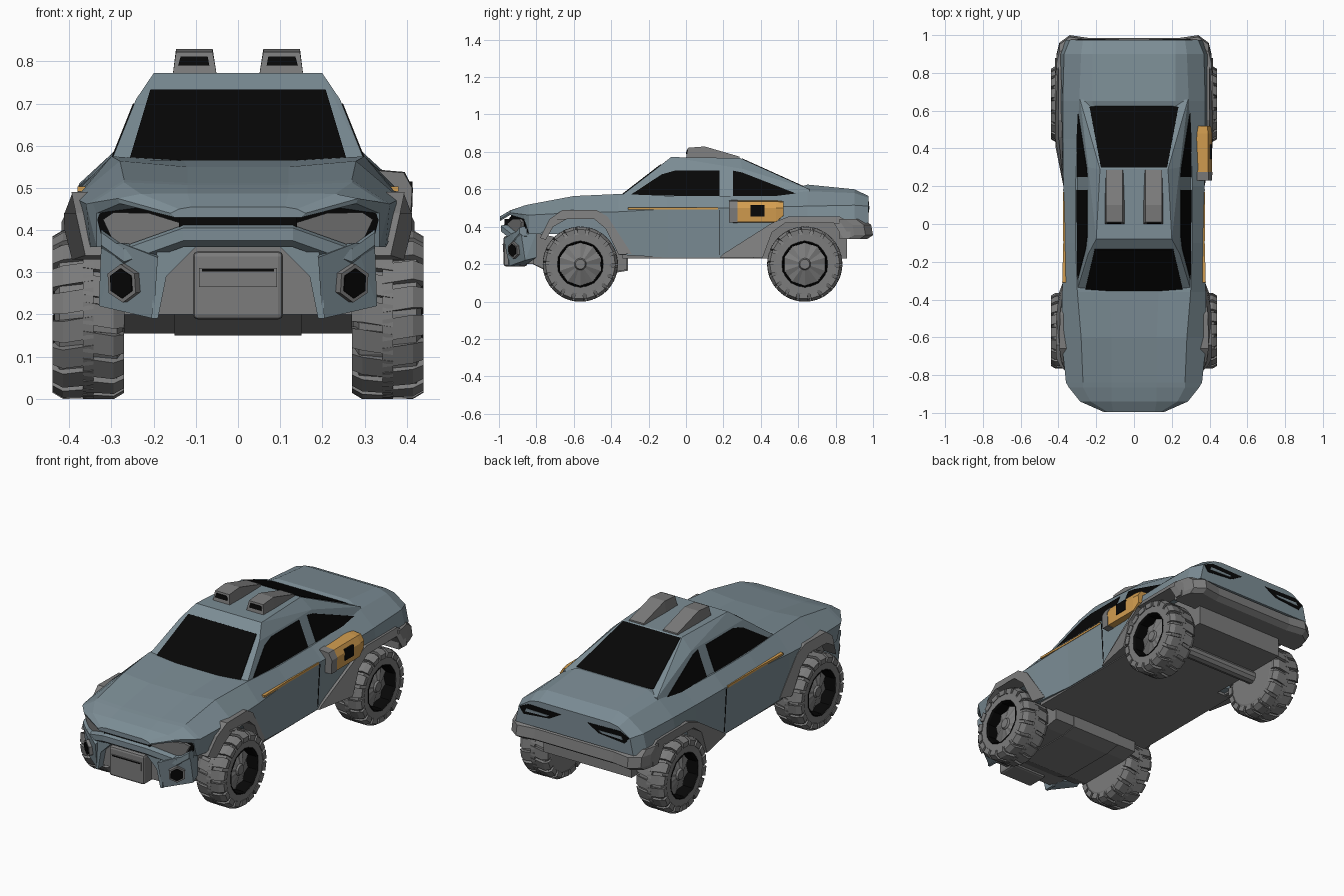
import bpy, bmesh
from math import sin, cos, pi
from mathutils import Vector

if "Cube" in bpy.data.objects:
    bpy.data.objects.remove(bpy.data.objects["Cube"])


def material(name, col):
    m = bpy.data.materials.new(name)
    m.diffuse_color = (*col, 1)
    m.use_nodes = True
    m.node_tree.nodes["Principled BSDF"].inputs["Base Color"].default_value = m.diffuse_color
    return m


PAINT = material("paint", (0.20, 0.265, 0.30))
BLACK = material("black", (0.002, 0.002, 0.002))
ORANGE = material("orange", (0.65, 0.34, 0.08))
GREY = material("grey", (0.2, 0.2, 0.2))


def loft(bm, rings):
    """Join equal rings of points with quads and cap both ends."""
    vs = [[bm.verts.new(p) for p in r] for r in rings]
    n = len(vs[0])
    for a, b in zip(vs, vs[1:]):
        for i in range(n):
            bm.faces.new((a[i], a[(i + 1) % n], b[(i + 1) % n], b[i]))
    bm.faces.new(vs[0])
    bm.faces.new(vs[-1])


def finish(name, bm, mat=GREY, mirror=False):
    bmesh.ops.recalc_face_normals(bm, faces=bm.faces)
    me = bpy.data.meshes.new(name)
    bm.to_mesh(me)
    bm.free()
    ob = bpy.data.objects.new(name, me)
    bpy.context.collection.objects.link(ob)
    me.materials.append(mat)
    if mirror:
        ob.modifiers.new("mirror", 'MIRROR')
    return ob


def solid(name, rings, mat=GREY, mirror=False):
    bm = bmesh.new()
    loft(bm, rings)
    return finish(name, bm, mat, mirror)


def plate(name, pts, off, mat=GREY, mirror=False):
    o = Vector(off)
    return solid(name, [pts, [Vector(p) + o for p in pts]], mat, mirror)


def side_prism(name, poly, x0, x1, mat=GREY, mirror=True):
    return plate(name, [(x0, y, z) for y, z in poly], (x1 - x0, 0, 0), mat, mirror)


def box(name, x0, x1, y0, y1, z0, z1, mat=GREY, mirror=False):
    return side_prism(name, [(y0, z0), (y1, z0), (y1, z1), (y0, z1)], x0, x1, mat, mirror)


def hull(name, pts, mat=GREY, mirror=False):
    bm = bmesh.new()
    for p in pts:
        bm.verts.new(p)
    r = bmesh.ops.convex_hull(bm, input=bm.verts)
    bmesh.ops.delete(bm, geom=[v for v in r['geom_interior'] if v.is_valid], context='VERTS')
    bmesh.ops.dissolve_limit(bm, angle_limit=0.02, verts=bm.verts, edges=bm.edges)
    return finish(name, bm, mat, mirror)


def both(pts):
    return [(s * x, y, z) for x, y, z in pts for s in (1, -1)]


# Main body: cross-sections as y, x1, z1 (top), x2, z2 (crest), x3, z3 (side), x4, z4 (sill)
stations = [
    (-.995, .11, .455, .14, .45, .16, .44, .15, .43),
    (-.94, .12, .487, .23, .486, .285, .475, .28, .463),
    (-.865, .12, .507, .27, .513, .345, .465, .335, .44),
    (-.84, .12, .512, .27, .519, .36, .462, .335, .36),
    (-.60, .12, .55, .28, .564, .385, .475, .395, .36),
    (-.36, .13, .565, .30, .575, .38, .48, .37, .25),
    (-.10, .13, .55, .31, .565, .372, .495, .36, .235),
    (.20, .13, .55, .31, .565, .374, .50, .36, .235),
    (.45, .20, .57, .30, .565, .377, .505, .39, .25),
    (.65, .22, .625, .29, .59, .377, .51, .40, .38),
    (.90, .22, .60, .28, .58, .37, .515, .395, .41),
    (.975, .22, .565, .27, .555, .34, .51, .36, .42)]
rings = []
for y, *c in stations:
    half = [(c[i], y, c[i + 1]) for i in range(0, 8, 2)]
    rings.append(half + [(-x, yy, z) for x, yy, z in reversed(half)])
body = solid("body_shell", rings, PAINT)

# Wheel wells cut from the body
wells = {"front": [(-.80, .1), (-.78, .36), (-.66, .46), (-.47, .46), (-.36, .30), (-.34, .1)],
         "rear": [(.35, .1), (.46, .40), (.54, .44), (.80, .44), (.88, .36), (.88, .1)]}
for end, poly in wells.items():
    cut = side_prism(end + "_well_cutter", poly, .26, .6)
    cut.hide_render = True
    cut.hide_set(True)
    mod = body.modifiers.new(end + "_well", 'BOOLEAN')
    mod.operation = 'DIFFERENCE'
    mod.object = cut

# Cabin with planar sides
def side_x(z):
    return .31 - .4 * (z - .54)


hull("cabin", both([(.31, -.38, .54), (.31, .66, .54), (side_x(.60), .66, .60),
                    (side_x(.71), -.158, .71), (side_x(.71), .30, .71),
                    (.20, -.08, .772), (.18, .29, .767)]), PAINT)

# Glass
def window(name, poly):
    plate(name, [(side_x(z) + .003, y, z) for y, z in poly], (-.02, 0, 0), BLACK, True)


window("front_side_window", [(-.30, .568), (-.13, .68), (-.06, .70), (.18, .70), (.18, .563)])
window("rear_side_window", [(.25, .70), (.30, .69), (.48, .62), (.62, .565), (.25, .563)])
ws = lambda z: -.38 + .30 * (z - .54) / .232 - .003
plate("windshield", [(.262, ws(.55), .553), (.208, ws(.73), .733),
                     (-.208, ws(.73), .733), (-.262, ws(.55), .553)], (0, .02, -.01), BLACK)
rs = lambda y: .767 - .167 * (y - .29) / .37 + .003
plate("rear_window", [(.175, .30, rs(.30)), (.235, .62, rs(.62)), (0, .65, rs(.65)),
                      (-.235, .62, rs(.62)), (-.175, .30, rs(.30))], (0, -.005, -.02), BLACK)

# Roof scoops with dark mouths
solid("roof_scoop", [[(.05, 0, .765), (.155, 0, .765), (.147, .01, .822), (.06, .01, .822)],
                     [(.05, .1, .765), (.155, .1, .765), (.147, .1, .829), (.06, .1, .829)],
                     [(.055, .285, .755), (.15, .285, .755), (.147, .285, .775), (.06, .285, .775)]],
      GREY, True)
plate("scoop_mouth", [(.068, -.001, .79), (.142, -.001, .79), (.136, .005, .812), (.072, .005, .812)],
      (0, .02, 0), BLACK, True)

# Wheel arch flares, leaning outward from their upper edge to the wheel opening
def flare(name, outer, inner, width):
    pts = [(y, z, .0) for y, z in outer] + [(y, z, .018) for y, z in inner]
    solid(name, [[(.32, y, z) for y, z, o in pts], [(width(y) + o, y, z) for y, z, o in pts]], GREY, True)


flare("front_flare", [(-.78, .34), (-.73, .44), (-.66, .49), (-.48, .49), (-.42, .455), (-.29, .255)],
      [(-.36, .25), (-.43, .39), (-.49, .44), (-.64, .44), (-.71, .40), (-.75, .33)],
      lambda y: min(.395, .362 + .45 * (y + .78), .385 - .12 * (y + .42)))
flare("rear_flare", [(.18, .235), (.20, .255), (.46, .42), (.55, .455), (.82, .455), (.88, .42)],
      [(.88, .34), (.84, .34), (.79, .42), (.53, .42), (.46, .37), (.41, .235)],
      lambda y: min(.40, .37 + .12 * (y - .18)))

# Doors: stripe and shut lines
path = ((.380, -.31), (.3745, -.10), (.376, .17))
plate("side_stripe", [(x, y, .492) for x, y in path] + [(x, y, .503) for x, y in reversed(path)],
      (-.03, 0, 0), ORANGE, True)
plate("door_seam", [(.376, .178, .49), (.376, .183, .49), (.362, .183, .25), (.362, .178, .25)],
      (-.02, 0, 0), BLACK, True)

# Side pack on the right flank
def pack(y, d, low=0):
    return [(.30, y, .42 - d + low), (.408 + d, y, .425 - d + low), (.412 + d, y, .50), (.392 + d, y, .535 + d), (.30, y, .543 + d)]


solid("side_pack", [pack(.26, 0), pack(.48, 0), pack(.52, -.004, .03)], ORANGE)
solid("side_pack_intake", [pack(.23, .001), pack(.275, .003)])
box("side_pack_port", .40, .414, .345, .42, .455, .515, BLACK)

# Nose: slot, beam, headlights
solid("nose_beam", [[(x, y, .36 - d), (x, y - .02, .375 - d), (x, y - .02, .405 - d), (x, y, .412 - d),
                     (x, -.85, .41 - d), (x, -.85, .36 - d)]
                    for x, y, d in ((-.325, -.87, .01), (-.27, -.905, .05), (-.13, -.97, 0),
                                    (.13, -.97, 0), (.27, -.905, .05), (.325, -.87, .01))], PAINT)
box("nose_slot", -.14, .14, -.97, -.85, .40, .44, BLACK)
plate("headlight_brow", [(.11, -.95, .41), (.14, -.945, .445), (.22, -.92, .478), (.30, -.885, .468),
                         (.335, -.86, .43), (.325, -.86, .39), (.25, -.885, .34)], (0, .04, 0), BLACK, True)
plate("headlight", [(.12, -.962, .412), (.21, -.928, .44), (.295, -.895, .442), (.32, -.88, .425),
                    (.285, -.89, .35), (.25, -.905, .35)], (0, .04, 0), GREY, True)

# Front bumper pods with hexagonal fog lights
hull("bumper_pod", [(.19, -.975, .335), (.20, -.945, .19), (.33, -.86, .22), (.325, -.88, .355), (.28, -.92, .37),
                    (.20, -.85, .20), (.19, -.85, .36), (.315, -.80, .235), (.315, -.80, .37)], PAINT, True)
n, t = Vector((.59, -.80, -.10)).normalized(), Vector((.80, .59, 0))
u = n.cross(t) * -1
for name, r, d, mat in (("fog_light_frame", .046, .012, GREY), ("fog_light", .036, .015, BLACK)):
    c = Vector((.269, -.918, .275)) + n * d
    plate(name, [c + r * (t * sin(k * pi / 3) + u * cos(k * pi / 3)) for k in range(6)], n * -.04, mat, True)
plate("bumper_strut", [(.10, -.955, .36), (.19, -.955, .36), (.20, -.95, .30), (.205, -.95, .19), (.19, -.95, .19), (.17, -.955, .29)],
      (0, .06, 0), PAINT, True)
box("lower_grille", -.21, .21, -.91, -.80, .20, .37)

# Winch block
winch = box("winch_block", -.107, .107, -.975, -.85, .188, .35)
bev = winch.modifiers.new("bevel", 'BEVEL')
bev.width, bev.segments = .012, 2
box("winch_slot_frame", -.092, .092, -.979, -.95, .265, .31)
box("winch_slot_shadow", -.085, .085, -.981, -.95, .302, .308, BLACK)

# Underbody
box("floor_pan", -.27, .27, -.36, .86, .23, .45)
box("floor_sides", .20, .355, -.34, .36, .23, .30, GREY, True)
for name, w, d in (("front_subframe", .15, 0), ("front_subframe_wing", .27, .005)):
    solid(name, [[(x, -.82 + d, .20), (x, -.72 + d, .15 + d), (x, -.40, .15 + d), (x, -.31 - d, .165 + d),
                  (x, -.31 - d, .26), (x, -.82 + d, .37)] for x in (-w, w)])

# Rear bumper and tail lights
solid("rear_bumper", [[(x, .82, .335), (x, y - .03, .335), (x, y, .355), (x, y - .01, .41), (x, y - .05, .44), (x, .82, .44)]
                      for x, y in ((-.41, .90), (-.395, .96), (-.34, 1.0), (-.24, .985),
                                   (.24, .985), (.34, 1.0), (.395, .96), (.41, .90))])
plate("tail_light_recess", [(.08, .978, .53), (.28, .978, .535), (.335, .978, .51), (.31, .978, .475), (.15, .978, .49)],
      (0, -.02, 0), BLACK, True)
plate("tail_light", [(.15, .980, .507), (.29, .980, .510), (.30, .980, .492), (.17, .980, .497)],
      (0, -.02, 0), PAINT, True)


# Wheels, built around the x axis with the outside at +x
def polar(x, r, a):
    return (x, r * sin(a), r * cos(a))


def lathe(name, prof, n, mat=GREY, flute=0):
    return solid(name, [[polar(x - (flute if i % 2 and r > .04 else 0), r, 2 * pi * i / n) for i in range(n)]
                        for x, r in prof], mat)


bm = bmesh.new()
loft(bm, [[polar(x, r, 2 * pi * i / 24) for i in range(24)] for x, r in
          ((-.082, .10), (-.082, .15), (-.068, .188), (.068, .188), (.080, .158), (.080, .123), (-.02, .12))])
block = [(-.012, .175), (-.012, .201), (.06, .201), (.085, .186), (.084, .158), (.06, .158)]
N = 18
for s in (1, -1):
    for k in range(N):
        a = 2 * pi * (k + (.5 if s < 0 else 0)) / N
        loft(bm, [[polar(s * x, r, a + d + (.04 if x > .05 else -.02)) for x, r in block] for d in (-.13, .13)])
parts = [finish("tyre", bm),
         lathe("rim", [(-.03, .10), (-.02, .114), (.074, .116), (.083, .122), (.076, .13), (-.04, .13)], 10, BLACK),
         lathe("wheel_dish", [(.005, .118), (.025, .115), (.05, .032), (.06, .026)], 20, GREY, .012)]
for wx, wy, where in ((1, -.565, "front_right"), (-1, -.565, "front_left"), (1, .635, "rear_right"), (-1, .635, "rear_left")):
    for p in parts:
        ob = p.copy()
        ob.name = where + "_" + p.name
        ob.location = (wx * .355, wy, .20)
        ob.rotation_euler = (0, 0, 0 if wx > 0 else pi)
        bpy.context.collection.objects.link(ob)
for p in parts:
    bpy.data.objects.remove(p)
for name, y in (("front_axle", -.565), ("rear_axle", .635)):
    solid(name, [[(x, y + .035 * sin(k * pi / 5), .2 + .035 * cos(k * pi / 5)) for k in range(10)] for x in (-.3, .3)])
